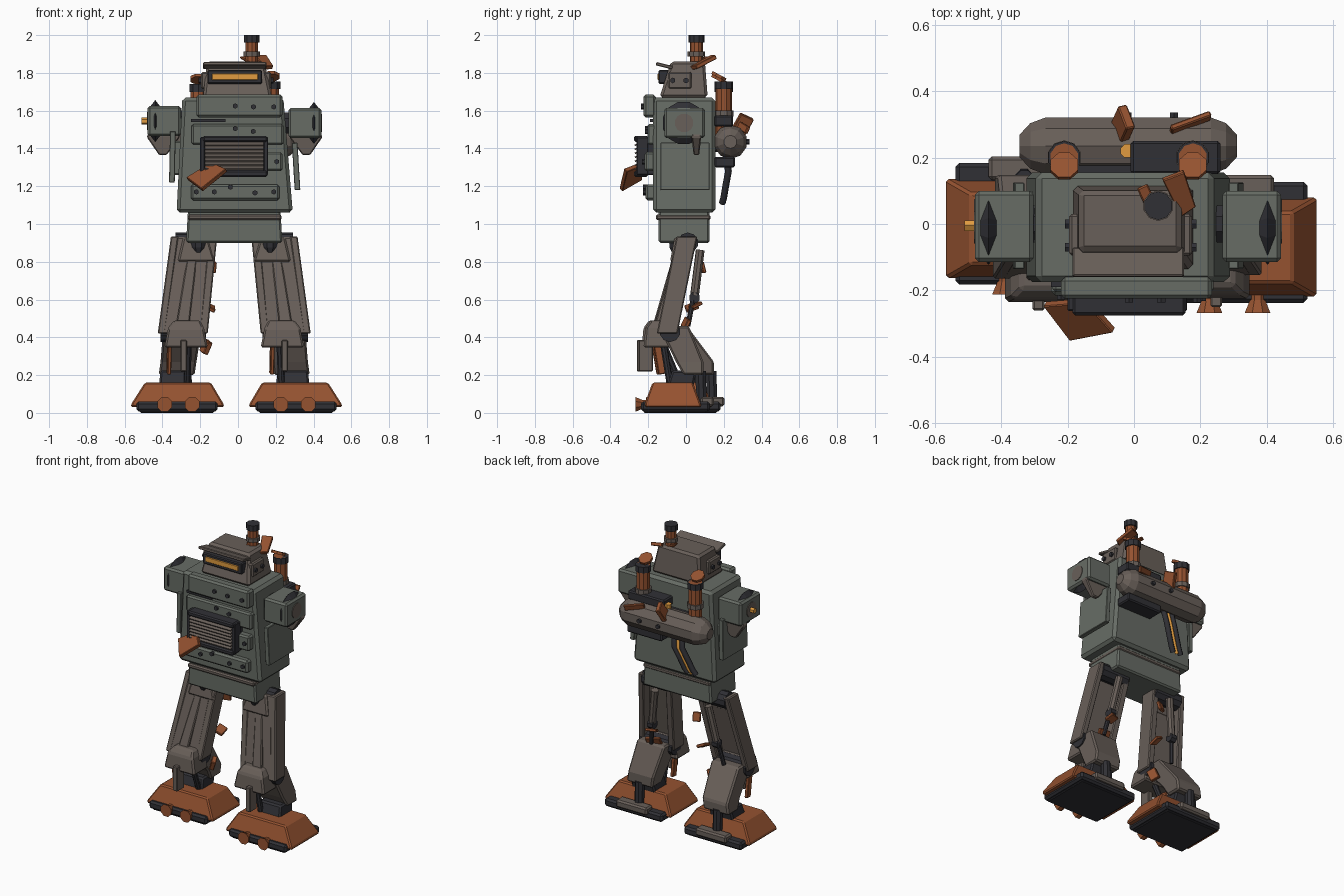
import bpy, bmesh, math
from mathutils import Vector, Euler


def material(name, rgb):
    m = bpy.data.materials.new(name)
    m.diffuse_color = (*rgb, 1)
    return m


GREEN = material("green_paint", (0.135, 0.15, 0.13))
BROWN = material("brown_steel", (0.14, 0.115, 0.10))
RUST = material("rust", (0.30, 0.085, 0.03))
DARK = material("dark_metal", (0.03, 0.03, 0.036))
AMBER = material("amber", (0.75, 0.33, 0.05))


def finish(name, bm, mat, bevel=0.0):
    bmesh.ops.recalc_face_normals(bm, faces=bm.faces)
    me = bpy.data.meshes.new(name)
    bm.to_mesh(me)
    bm.free()
    me.materials.append(mat)
    ob = bpy.data.objects.new(name, me)
    bpy.context.collection.objects.link(ob)
    if bevel:
        b = ob.modifiers.new("bevel", "BEVEL")
        b.width, b.segments = bevel, 1
    return ob


def loft(name, rings, mat, bevel=0.0):
    """Join rings of points into a closed solid."""
    bm = bmesh.new()
    vs = [[bm.verts.new(p) for p in r] for r in rings]
    n = len(vs[0])
    for a, b in zip(vs, vs[1:]):
        for i in range(n):
            bm.faces.new((a[i], a[(i + 1) % n], b[(i + 1) % n], b[i]))
    bm.faces.new(vs[0])
    bm.faces.new(vs[-1])
    return finish(name, bm, mat, bevel)


def hull(name, sections, mat, bevel=0.01):
    """Stack of horizontal rectangles (x0, x1, y0, y1, z)."""
    return loft(name, [[(a, c, z), (b, c, z), (b, d, z), (a, d, z)]
                       for a, b, c, d, z in sections], mat, bevel)


def box(name, x0, x1, y0, y1, z0, z1, mat, bevel=0.008):
    return hull(name, [(x0, x1, y0, y1, z0), (x0, x1, y0, y1, z1)], mat, bevel)


def slab(name, pos, size, rot, mat, bevel=0.004):
    ob = box(name, -size[0]/2, size[0]/2, -size[1]/2, size[1]/2, -size[2]/2, size[2]/2, mat, bevel)
    ob.location = pos
    ob.rotation_euler = Euler([math.radians(a) for a in rot])
    return ob


def sheet(name, corners, mat, t=0.022):
    c = [Vector(p) for p in corners]
    n = (c[1] - c[0]).cross(c[3] - c[0]).normalized() * t / 2
    return loft(name, [[p - n for p in c], [p + n for p in c]], mat, 0.003)


def lathe(name, p, q, prof, mat, n=8):
    """Rings (fraction, radius) along the line p to q."""
    p, q = Vector(p), Vector(q)
    rot = (q - p).to_track_quat('Z', 'Y')
    rings = []
    for t, r in prof:
        c = p.lerp(q, t)
        rings.append([c + rot @ Vector((r * math.cos(math.tau * (i + .5) / n),
                                        r * math.sin(math.tau * (i + .5) / n), 0)) for i in range(n)])
    return loft(name, rings, mat)


def rod(name, p, q, r, mat, n=8):
    return lathe(name, p, q, [(0, r), (1, r)], mat, n)


def tube(name, pts, r, mat):
    cu = bpy.data.curves.new(name, 'CURVE')
    cu.dimensions, cu.bevel_depth, cu.bevel_resolution, cu.use_fill_caps = '3D', r, 1, True
    sp = cu.splines.new('POLY')
    sp.points.add(len(pts) - 1)
    for s, p in zip(sp.points, pts):
        s.co = (*p, 1)
    cu.materials.append(mat)
    bpy.context.collection.objects.link(bpy.data.objects.new(name, cu))


# torso and pelvis
hull("torso", [(-.325, .29, -.175, .155, 1.06), (-.295, .24, -.175, .155, 1.67)], GREEN, .018)
hull("pelvis", [(-.275, .235, -.145, .125, .90), (-.265, .225, -.145, .125, 1.07)], GREEN, .01)
box("waist_band", -.265, .23, -.16, .13, 1.02, 1.05, BROWN)
# chest plates, grille and bolts
box("upper_chest_plate", -.22, .235, -.225, -.16, 1.565, 1.685, GREEN, .012)
box("middle_chest_plate", -.245, .24, -.205, -.16, 1.42, 1.53, GREEN, .01)
box("lower_chest_plate", -.25, .22, -.215, -.16, 1.125, 1.21, GREEN, .012)
box("chest_side_plate", .13, .235, -.22, -.16, 1.28, 1.38, GREEN, .01)
box("chest_slit", -.25, -.065, -.19, -.16, 1.54, 1.555, DARK, 0)
for x, z, y in [(-.015, 1.625, -.225), (.082, 1.62, -.225), (.19, 1.62, -.225),
                (-.015, 1.505, -.205), (.08, 1.49, -.205), (-.22, 1.17, -.215), (-.125, 1.17, -.215),
                (-.04, 1.195, -.215), (.09, 1.165, -.215), (.19, 1.17, -.215), (.205, 1.33, -.22)]:
    rod("chest_bolt", (x, y + .01, z), (x, y - .012, z), .014, DARK, 6)
box("grille_back", -.195, .155, -.235, -.16, 1.26, 1.46, DARK, .004)
for z in (1.25, 1.435):
    box("grille_rail", -.185, .155, -.275, -.2, z, z + .032, DARK)
for x in (-.2, .135):
    box("grille_post", x, x + .025, -.262, -.2, 1.26, 1.46, DARK, .004)
for i in range(7):
    slab("grille_slat", (-.02, -.255, 1.297 + i * .021), (.31, .035, .008), (25, 0, 0), BROWN, 0)
sheet("chest_scrap_panel", [(-.27, -.24, 1.24), (-.14, -.23, 1.32), (-.06, -.32, 1.285), (-.19, -.345, 1.18)], RUST, .025)
# side panels
sheet("right_side_panel", [(.315, -.135, 1.18), (.315, .125, 1.18), (.30, .125, 1.43), (.30, -.135, 1.43)], GREEN, .03)
sheet("left_side_panel", [(-.35, -.135, 1.22), (-.35, .125, 1.22), (-.345, .125, 1.49), (-.345, -.135, 1.49)], GREEN, .03)
box("left_panel_spacer", -.35, -.29, -.1, .1, 1.26, 1.44, GREEN)

# shoulders with lens-shaped pivot discs and torn arm brackets
for s, zc in ((-1, 1.545), (1, 1.535)):
    X = lambda u: -.018 + s * u
    box("shoulder_block", X(.285), X(.46), -.115, .10, zc - .08, zc + .08, GREEN, .012)
    rod("shoulder_axle", (X(.22), 0, zc), (X(.3), 0, zc), .06, DARK)
    lathe("shoulder_disc", (X(.39), -.012, zc), (X(.45), -.012, zc), [(0, .075), (.5, .115), (1, .075)], DARK, 12)
    rod("shoulder_hub", (X(.44), -.01, zc), (X(.464), -.01, zc), .05, BROWN, 12)
    hull("arm_bracket", [(X(.36), X(.40), .04, .07, 1.365), (X(.29), X(.465), .03, .08, 1.46),
                         (X(.29), X(.45), .03, .08, 1.50)], BROWN, .006)
rod("shoulder_stub", (-.45, -.005, 1.545), (-.51, -.005, 1.545), .018, AMBER, 6)

# head, visor and eye slot
hull("head", [(-.185, .18, -.14, .115, 1.67), (-.165, .14, -.08, .10, 1.86)], BROWN, .014)
slab("visor_brim", (-.017, -.115, 1.838), (.335, .09, .018), (-14, 0, 0), BROWN)
box("eye_frame", -.162, .128, -.145, -.08, 1.742, 1.815, DARK, .006)
box("eye_glow", -.138, .105, -.15, -.10, 1.762, 1.796, AMBER, .003)
for s in (-1, 1):
    X = lambda u: -.01 + s * u
    box("ear_plate", X(.12), X(.185), -.095, .03, 1.715, 1.805, BROWN)
    for y in (-.07, .0):
        rod("ear_bolt", (X(.18), y, 1.76), (X(.198), y, 1.76), .015, DARK, 6)
# head stack
rod("stack_pipe", (.073, .055, 1.84), (.073, .055, 1.975), .034, RUST, 10)
rod("stack_collar", (.073, .055, 1.888), (.073, .055, 1.912), .046, BROWN, 10)
rod("stack_cap", (.073, .055, 1.962), (.073, .055, 2.0), .043, DARK, 10)
sheet("stack_scrap", [(.085, .135, 1.885), (.15, .16, 1.885), (.185, .055, 1.83), (.14, .025, 1.825)], RUST)
slab("stack_chip", (.045, .07, 1.87), (.035, .10, .012), (15, 0, 25), RUST)

# back tank with exhausts
lathe("back_tank", (-.345, .235, 1.435), (.31, .235, 1.435),
      [(0, .035), (.05, .072), (.12, .09), (.88, .09), (.95, .072), (1, .035)], BROWN, 10)
box("tank_saddle", -.2, .16, .14, .2, 1.38, 1.5, DARK)
box("tank_top_box", -.01, .26, .15, .25, 1.515, 1.575, DARK)
box("tank_lower_vent", 0, .26, .15, .26, 1.30, 1.355, DARK)
for x, top in ((-.21, 1.74), (.177, 1.755)):
    rod("exhaust_pipe", (x, .2, 1.47), (x, .2, top), .043, RUST, 10)
    rod("exhaust_collar", (x, .2, 1.57), (x, .2, 1.60), .052, BROWN, 10)
    rod("exhaust_cap", (x, .2, top - .04), (x, .2, top), .05, DARK, 10)
    rod("exhaust_lid", (x, .17, top + .02), (x, .178, top + .035), .045, RUST, 8)
slab("tank_scrap_tall", (-.035, .295, 1.52), (.03, .08, .12), (-25, 20, 12), RUST)
slab("tank_scrap_flat", (.17, .305, 1.51), (.13, .018, .04), (-20, 12, 20), RUST)
rod("tank_valve", (-.02, .22, 1.5), (-.02, .22, 1.55), .022, AMBER, 8)
for x in (-.02, .12):
    rod("tank_bolt", (x, .31, 1.435), (x, .335, 1.435), .014, DARK, 6)
# cable bundle on the back
for dx, r, m in ((-.03, .018, DARK), (0, .012, AMBER), (.03, .018, DARK)):
    tube("back_cable", [(-.09 + dx, .21, 1.36), (-.10 + dx, .225, 1.28), (-.135 + dx, .21, 1.20),
                        (-.16 + dx, .2, 1.14), (-.18 + dx, .192, 1.11)], r, m)


# legs: s = side, k = knee offset in y, f = foot offset in y
def leg(s, k, f):
    X = lambda u: -.02 + s * u
    F = lambda u: -.008 + s * u
    rod("hip_joint", (X(.11), .01, .9), (X(.31), .01, .9), .055, DARK, 10)
    lathe("hip_peg", (X(.19), -.05, .93), (X(.19), -.05, .82), [(0, .045), (.5, .04), (1, .012)], DARK)
    hull("hip_plate", [(X(.10), X(.30), -.085, -.03, .80), (X(.14), X(.27), -.06, 0, .93)], BROWN)
    # open-backed thigh channel
    hull("thigh_front", [(X(.16), X(.38), k - .07, k - .03, .42), (X(.11), X(.32), -.045, 0, .93)], BROWN, .006)
    hull("thigh_ridge", [(X(.24), X(.31), k - .085, k - .05, .45), (X(.19), X(.24), -.055, -.02, .88)], BROWN, .006)
    hull("thigh_inner_side", [(X(.14), X(.185), k - .07, k + .04, .42), (X(.09), X(.135), -.05, .06, .935)], BROWN, .006)
    hull("thigh_outer_side", [(X(.365), X(.405), k - .07, k + .04, .42), (X(.295), X(.335), -.05, .06, .935)], BROWN, .006)
    rod("thigh_piston", (X(.20), .075, .86), (X(.24), .045, .62), .024, BROWN)
    rod("piston_rod", (X(.24), .045, .64), (X(.27), .01, .46), .014, DARK)
    rod("piston_clamp", (X(.22), .045, .61), (X(.26), .045, .61), .03, DARK)
    # knee guard
    rod("knee_joint", (X(.15), k, .43), (X(.39), k, .43), .055, DARK, 10)
    hull("knee_guard", [(X(.14), X(.37), k - .14, k + .01, .345), (X(.16), X(.35), k - .13, k, .45),
                        (X(.18), X(.32), k - .10, k, .49)], BROWN)
    box("knee_prong", X(.25), X(.285), k - .165, k - .09, .22, .385, BROWN, .005)
    # shin and ankle
    hull("shin", [(X(.21), X(.40), f + .04, f + .145, .20), (X(.20), X(.39), f + .0, f + .145, .27),
                  (X(.17), X(.375), k - .06, k + .10, .46)], BROWN, .01)
    rod("shin_piston", (X(.24), k - .04, .40), (X(.25), f - .03, .14), .018, DARK)
    hull("ankle", [(X(.22), X(.40), f - .05, f + .09, .13), (X(.23), X(.39), f - .02, f + .11, .225)], DARK, .01)
    rod("heel_rod", (X(.31), f + .135, .06), (X(.31), f + .13, .22), .03, DARK)
    # foot
    box("sole", F(.1), F(.53), f - .185, f + .18, .008, .06, DARK, .012)
    box("tread", F(.12), F(.51), f - .17, f + .16, 0, .02, DARK, .004)
    hull("foot_shell", [(F(.065), F(.56), f - .165, f + .135, .03), (F(.07), F(.555), f - .165, f + .13, .05),
                        (F(.135), F(.485), f - .125, f + .09, .16)], RUST, .008)
    box("heel_block", F(.2), F(.43), f + .13, f + .2, .035, .085, BROWN, .01)
    for u in (.235, .38):
        lathe("toe_cap", (F(u), f - .16, .045), (F(u), f - .215, .045), [(0, .025), (.3, .025), (1, .042)], RUST)
    # loose rust scraps
    slab("shin_scrap", (X(.2 if s > 0 else .345), k - .05, .29), (.02, .05, .17), (10, 0, 8), RUST)


leg(-1, -.095, .003)
leg(1, -.085, -.053)
slab("knee_scrap", (-.17, -.02, .35), (.03, .06, .07), (20, 15, 30), RUST)
slab("left_thigh_scrap", (-.15, .03, .56), (.06, .07, .02), (20, 25, 10), RUST)
slab("left_hip_scrap", (-.14, .085, .77), (.05, .02, .06), (15, 0, 20), RUST)
slab("right_thigh_scrap", (.24, .0, .475), (.10, .02, .055), (-25, 10, 10), RUST)
slab("right_piston_scrap", (.22, .05, .57), (.07, .06, .018), (25, 0, 20), RUST)
